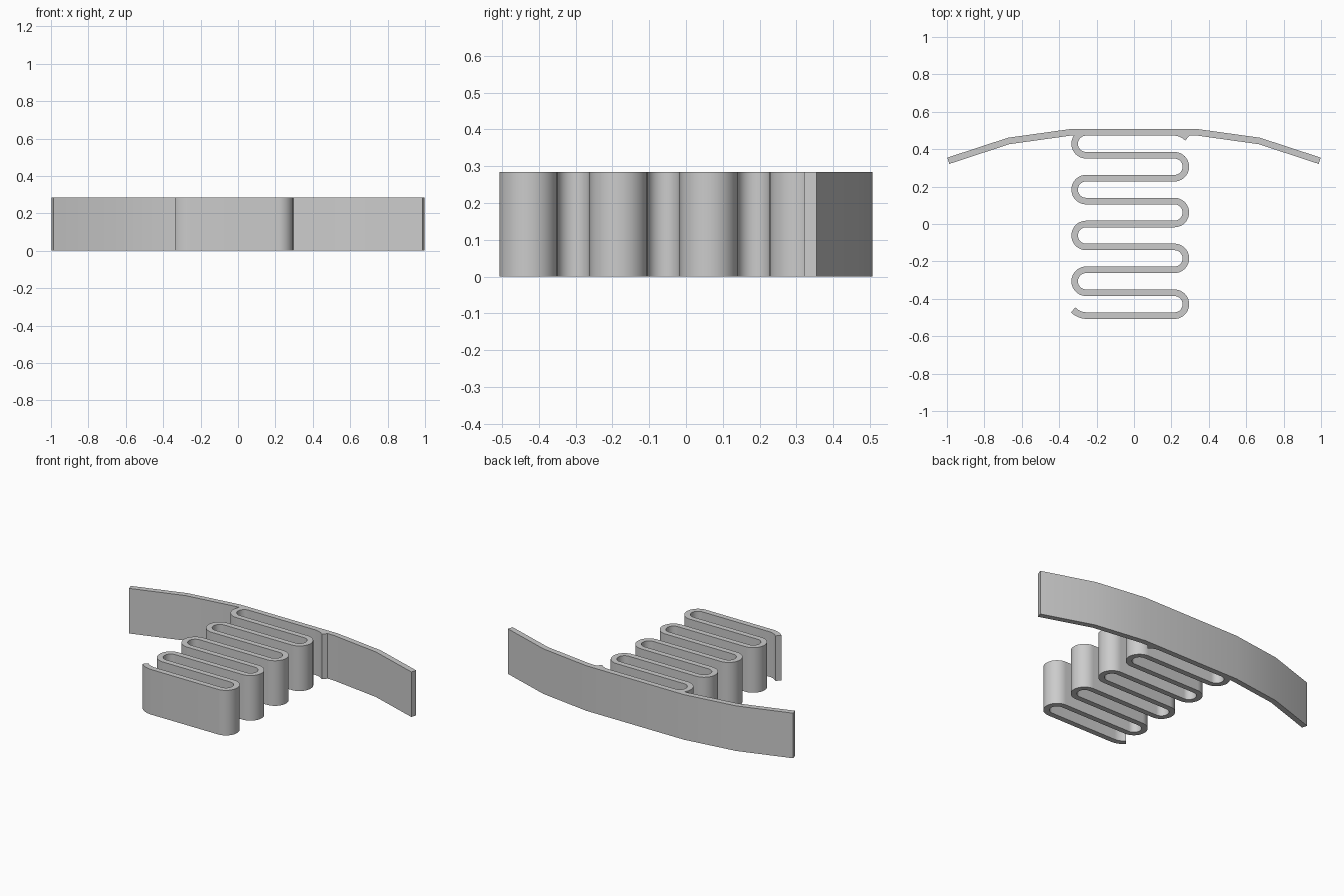
import bpy, bmesh
from math import sin, cos, pi, radians
from mathutils import Vector

HEIGHT = 0.285
THICK = 0.035
PITCH = 0.1225        # spacing between neighbouring runs
LEFT, RIGHT = -0.256, 0.216   # centres of the turns
TOP = 0.49

if "Cube" in bpy.data.objects:
    bpy.data.objects.remove(bpy.data.objects["Cube"], do_unlink=True)

grey = bpy.data.materials.new("plain grey")
grey.use_nodes = True
colour = (0.6, 0.6, 0.6, 1)
grey.diffuse_color = colour
grey.node_tree.nodes["Principled BSDF"].inputs["Base Color"].default_value = colour


def arc(cx, cy, radius, start, end, steps):
    """Points along a circular arc, angles in degrees."""
    angles = [radians(start + (end - start) * i / steps) for i in range(steps + 1)]
    return [Vector((cx + radius * cos(a), cy + radius * sin(a))) for a in angles]


def ribbon(name, path):
    """Upright strip of constant thickness following a flat path, with mitred bends."""
    path = [Vector(p) for p in path]
    bm = bmesh.new()
    rings = []
    for i, p in enumerate(path):
        before = (p - path[i - 1]).normalized() if i else None
        after = (path[i + 1] - p).normalized() if i < len(path) - 1 else None
        before, after = before or after, after or before
        along = (before + after).normalized()
        side = Vector((-along.y, along.x)) * (THICK / 2 / along.dot(after))
        a, b = p + side, p - side
        rings.append([bm.verts.new((q.x, q.y, z))
                      for q, z in ((a, 0), (b, 0), (b, HEIGHT), (a, HEIGHT))])
    for r, s in zip(rings, rings[1:]):
        for k in range(4):
            n = (k + 1) % 4
            bm.faces.new((r[k], r[n], s[n], s[k]))
    bm.faces.new(rings[0])
    bm.faces.new(rings[-1])
    bmesh.ops.recalc_face_normals(bm, faces=bm.faces)
    mesh = bpy.data.meshes.new(name)
    bm.to_mesh(mesh)
    bm.free()
    mesh.materials.append(grey)
    obj = bpy.data.objects.new(name, mesh)
    bpy.context.collection.objects.link(obj)
    bpy.ops.object.select_all(action="DESELECT")
    obj.select_set(True)
    bpy.context.view_layer.objects.active = obj
    bpy.ops.object.shade_smooth_by_angle(angle=radians(30))
    return obj


# Bent band across the back
half = [(0.34, TOP), (0.67, 0.444), (0.993, 0.338)]
ribbon("back_band", [(-x, y) for x, y in reversed(half)] + half)

# Folded strip: lower hook, then turns alternating right and left up to the band
HOOK = 0.105
path = arc(LEFT + 0.005, -TOP + HOOK, HOOK, 225, 270, 6)
for i in range(8):
    cy = -TOP + PITCH * (i + 0.5)
    if i % 2 == 0:
        path += arc(RIGHT, cy, PITCH / 2, -90, 90, 20)
    else:
        path += arc(LEFT, cy, PITCH / 2, 270, 90, 20)
ribbon("folded_strip", path)

# Upper hook under the band
ribbon("upper_hook", arc(RIGHT - 0.005, TOP - HOOK, HOOK, 90, 45, 6))
